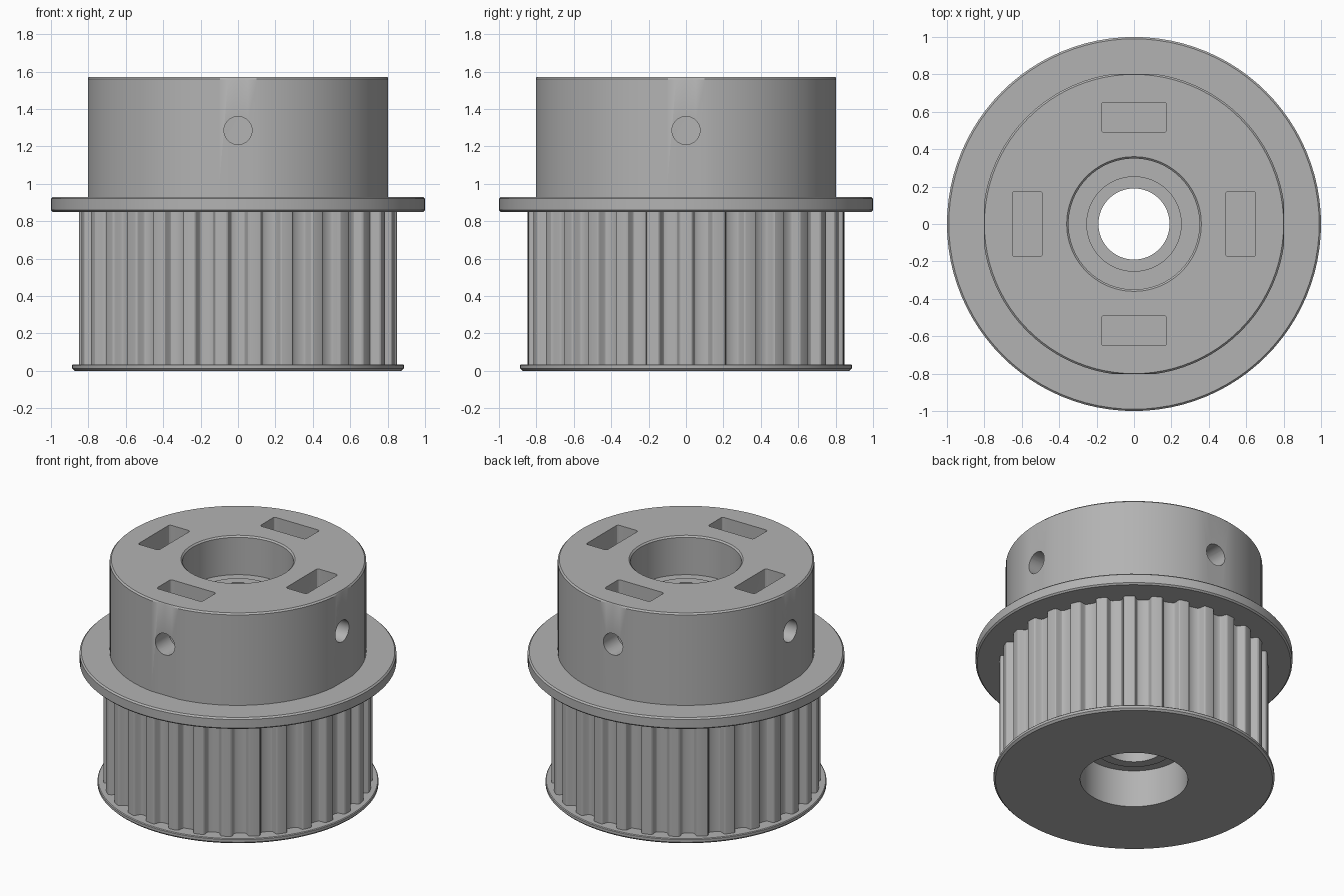
import bpy, bmesh
from math import sin, cos, pi, radians
from mathutils import Matrix, Vector

if "Cube" in bpy.data.objects:
    bpy.data.objects.remove(bpy.data.objects["Cube"])

grey = bpy.data.materials.new("matte_grey")
grey.use_nodes = True
grey.diffuse_color = (0.45, 0.45, 0.45, 1)
grey.node_tree.nodes["Principled BSDF"].inputs["Base Color"].default_value = (0.45, 0.45, 0.45, 1)

SEGMENTS = 96
TEETH = 30


def finish(bm, name):
    bmesh.ops.recalc_face_normals(bm, faces=bm.faces)
    mesh = bpy.data.meshes.new(name)
    bm.to_mesh(mesh)
    bm.free()
    mesh.materials.append(grey)
    obj = bpy.data.objects.new(name, mesh)
    bpy.context.collection.objects.link(obj)
    return obj


def smooth(obj):
    bpy.ops.object.select_all(action='DESELECT')
    obj.select_set(True)
    bpy.context.view_layer.objects.active = obj
    bpy.ops.object.shade_smooth_by_angle(angle=radians(25))


def lathe(name, profile, flat=None):
    """Revolve a closed (radius, height) profile; flat trims four sides."""
    bm = bmesh.new()
    rings = []
    for i in range(SEGMENTS):
        a = 2 * pi * i / SEGMENTS
        ring = []
        for r, z in profile:
            x, y = r * cos(a), r * sin(a)
            if flat:
                x, y = (max(-flat, min(flat, v)) for v in (x, y))
            ring.append(bm.verts.new((x, y, z)))
        rings.append(ring)
    n = len(profile)
    for i in range(SEGMENTS):
        here, after = rings[i], rings[(i + 1) % SEGMENTS]
        for j in range(n):
            k = (j + 1) % n
            bm.faces.new((here[j], after[j], after[k], here[k]))
    return finish(bm, name)


def cut(obj, cutter):
    mod = obj.modifiers.new("cut", 'BOOLEAN')
    mod.operation = 'DIFFERENCE'
    mod.solver = 'EXACT'
    mod.object = cutter
    bpy.context.view_layer.objects.active = obj
    bpy.ops.object.modifier_apply(modifier=mod.name)
    bpy.data.objects.remove(cutter)


def four_ways(name, add_part):
    """Repeat a cutter shape on all four sides of the hub."""
    bm = bmesh.new()
    for i in range(4):
        start = len(bm.verts)
        add_part(bm)
        bm.verts.ensure_lookup_table()
        bmesh.ops.rotate(bm, verts=bm.verts[start:], matrix=Matrix.Rotation(i * pi / 2, 3, 'Z'))
    return finish(bm, name)


def nut_slot(bm):
    x, y, r = 0.08, 0.175, 0.015
    loop = []
    for sx, sy, turn in ((1, 1, 0), (-1, 1, 1), (-1, -1, 2), (1, -1, 3)):
        for step in range(4):
            a = (turn + step / 3) * pi / 2
            loop.append((0.57 + sx * (x - r) + r * cos(a), sy * (y - r) + r * sin(a)))
    low, high = ([bm.verts.new((px, py, z)) for px, py in loop] for z in (1.11, 1.7))
    bm.faces.new(low)
    bm.faces.new(high)
    for i in range(len(loop)):
        k = (i + 1) % len(loop)
        bm.faces.new((low[i], low[k], high[k], high[i]))


def screw_hole(bm):
    place = Matrix.Translation((0.735, 0, 1.285)) @ Matrix.Rotation(pi / 2, 4, 'Y')
    bmesh.ops.create_cone(bm, cap_ends=True, segments=32, radius1=0.075, radius2=0.075,
                          depth=0.33, matrix=place)


# Hub with bearing pocket, raised seat, nut slots and screw holes
hub = lathe("hub", [
    (0.19, 0.93), (0.81, 0.93), (0.81, 1.56), (0.80, 1.57), (0.36, 1.57), (0.35, 1.56),
    (0.35, 1.30), (0.255, 1.30), (0.255, 1.32), (0.19, 1.32)], flat=0.803)
cut(hub, four_ways("slot_cutter", nut_slot))
cut(hub, four_ways("hole_cutter", screw_hole))
smooth(hub)

# Wide flange between hub and teeth
smooth(lathe("upper_flange", [
    (0.19, 0.85), (0.99, 0.85), (1.0, 0.86), (1.0, 0.92), (0.99, 0.93), (0.19, 0.93)]))

# Lower flange and core with the second bearing pocket
smooth(lathe("lower_flange_and_core", [
    (0.34, 0), (0.875, 0), (0.887, 0.012), (0.887, 0.03), (0.882, 0.035), (0.7, 0.035),
    (0.7, 0.85), (0.19, 0.85), (0.19, 0.24), (0.255, 0.24), (0.255, 0.26), (0.34, 0.26)]))

# Toothed drum: rounded grooves repeated around the axis
half_groove = [(0.0, 0.797), (1.8, 0.798), (2.5, 0.803), (2.9, 0.812),
               (3.3, 0.835), (3.6, 0.844), (4.1, 0.849), (5.0, 0.85)]
groove = [(-a, r) for a, r in reversed(half_groove[1:])] + half_groove
bm = bmesh.new()
columns = []
for t in range(TEETH):
    for deg, r in groove:
        a = radians(deg - 90 + t * 360 / TEETH)
        columns.append([bm.verts.new((r * cos(a), r * sin(a), z)) for z in (0.035, 0.85)])
for i, (low, high) in enumerate(columns):
    low2, high2 = columns[(i + 1) % len(columns)]
    bm.faces.new((low, low2, high2, high))
smooth(finish(bm, "toothed_drum"))
